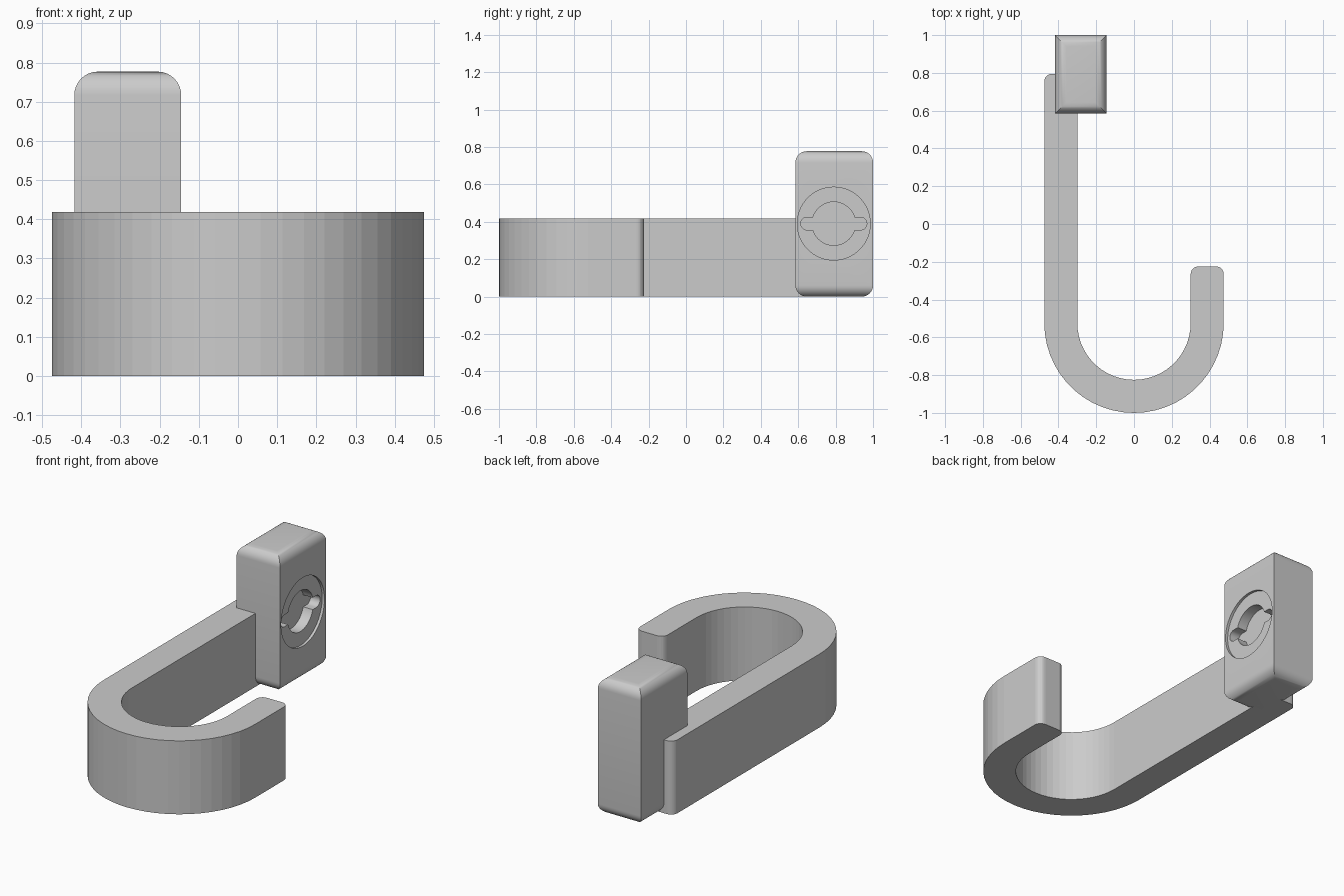
import bpy, bmesh
from math import sin, cos, radians
from mathutils import Vector

if "Cube" in bpy.data.objects:
    bpy.data.objects.remove(bpy.data.objects["Cube"])

grey = bpy.data.materials.new("plain_grey")
grey.use_nodes = True
grey.diffuse_color = (0.6, 0.6, 0.6, 1)
grey.node_tree.nodes["Principled BSDF"].inputs["Base Color"].default_value = (0.6, 0.6, 0.6, 1)


def arc(cx, cy, r, start, end, n):
    """Points on an arc, angles in degrees."""
    angles = [radians(start + (end - start) * i / n) for i in range(n + 1)]
    return [(cx + r * cos(a), cy + r * sin(a)) for a in angles]


def add_object(name, bm):
    bmesh.ops.recalc_face_normals(bm, faces=bm.faces)
    mesh = bpy.data.meshes.new(name)
    bm.to_mesh(mesh)
    bm.free()
    mesh.materials.append(grey)
    obj = bpy.data.objects.new(name, mesh)
    bpy.context.collection.objects.link(obj)
    return obj


def prism(name, outline, lo, hi, along_x=False):
    """Extrude an outline along z, or a y-z outline along x."""
    bm = bmesh.new()
    verts = [bm.verts.new((lo, u, v) if along_x else (u, v, lo)) for u, v in outline]
    face = bm.faces.new(verts)
    shift = Vector((hi - lo, 0, 0) if along_x else (0, 0, hi - lo))
    grown = bmesh.ops.extrude_face_region(bm, geom=[face], use_keep_orig=True)
    moved = [g for g in grown["geom"] if isinstance(g, bmesh.types.BMVert)]
    bmesh.ops.translate(bm, verts=moved, vec=shift)
    return add_object(name, bm)


# Hook: long arm, half-round bend and short arm with rounded tips
outer, inner, bend_y, tip_r = 0.475, 0.30, -0.525, 0.04
short_y, long_y = -0.225 - tip_r, 0.795 - tip_r
outline = arc(0, bend_y, outer, 180, 360, 26)
outline += arc(outer - tip_r, short_y, tip_r, 0, 90, 6)
outline += arc(inner + tip_r, short_y, tip_r, 90, 180, 6)
outline += arc(0, bend_y, inner, 360, 180, 26)
outline += arc(-inner - tip_r, long_y, tip_r, 0, 90, 6)
outline += arc(-outer + tip_r, long_y, tip_r, 90, 180, 6)
prism("hook", outline, 0, 0.418)

# Mounting block: top and bottom rims rounded, upright edges sharp
x0, x1, y0, y1, height = -0.418, -0.145, 0.585, 1.0, 0.777
block = prism("mounting_block", [(x0, y0), (x1, y0), (x1, y1), (x0, y1)], 0, height)
bm = bmesh.new()
bm.from_mesh(block.data)
rims = [e for e in bm.edges if abs(e.verts[0].co.z - e.verts[1].co.z) < 0.01]
bmesh.ops.bevel(bm, geom=rims, offset=0.06, offset_type='OFFSET', segments=8,
                profile=0.5, affect='EDGES')
bm.to_mesh(block.data)
bm.free()

# Shallow round seat with a deeper round hole and cross slot
cy, cz, slot_r, slot_half = 0.79, 0.39, 0.034, 0.143
slot = arc(cy + slot_half, cz, slot_r, -90, 90, 10) + arc(cy - slot_half, cz, slot_r, 90, 270, 10)
cuts = [
    ("seat_cutter", arc(cy, cz, 0.195, 0, 360, 64)[:-1], 0.015),
    ("hole_cutter", arc(cy, cz, 0.116, 0, 360, 48)[:-1], 0.075),
    ("slot_cutter", slot, 0.075),
]
bpy.context.view_layer.objects.active = block
for name, shape, depth in cuts:
    cutter = prism(name, shape, x1 - depth, x1 + 0.05, along_x=True)
    cutter.hide_render = True
    mod = block.modifiers.new(name, 'BOOLEAN')
    mod.operation = 'DIFFERENCE'
    mod.solver = 'EXACT'
    mod.object = cutter
    bpy.ops.object.modifier_apply(modifier=mod.name)
    bpy.data.objects.remove(cutter)

# Smooth the small roundings of the block
bpy.ops.object.select_all(action='DESELECT')
block.select_set(True)
bpy.ops.object.shade_smooth_by_angle(angle=radians(25))
